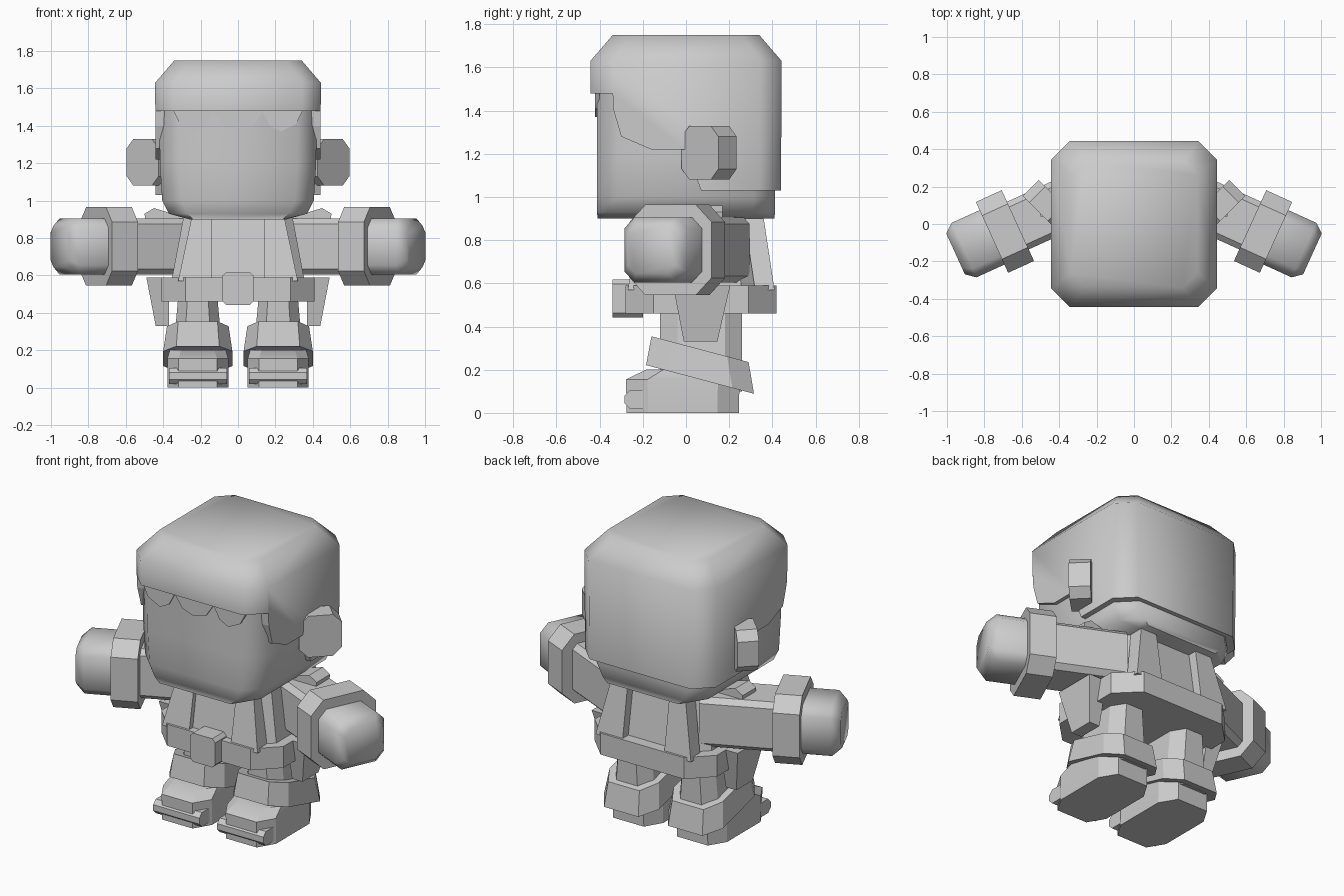
import bpy, bmesh, math
from mathutils import Matrix, Vector

if "Cube" in bpy.data.objects:
    bpy.data.objects.remove(bpy.data.objects["Cube"])

grey = bpy.data.materials.new("plain grey")
grey.use_nodes = True
grey.diffuse_color = (0.6, 0.6, 0.6, 1)
grey.node_tree.nodes["Principled BSDF"].inputs["Base Color"].default_value = (0.6, 0.6, 0.6, 1)


def finish(name, bm, smooth=30):
    bmesh.ops.recalc_face_normals(bm, faces=bm.faces)
    mesh = bpy.data.meshes.new(name)
    bm.to_mesh(mesh)
    bm.free()
    obj = bpy.data.objects.new(name, mesh)
    bpy.context.collection.objects.link(obj)
    mesh.materials.append(grey)
    if smooth:
        bpy.ops.object.select_all(action='DESELECT')
        obj.select_set(True)
        bpy.context.view_layer.objects.active = obj
        bpy.ops.object.shade_smooth_by_angle(angle=math.radians(smooth))
    return obj


def skin(name, rings, smooth=30):
    """Joins matching rings of points into a closed solid."""
    bm = bmesh.new()
    loops = [[bm.verts.new(p) for p in ring] for ring in rings]
    n = len(loops[0])
    for a, b in zip(loops, loops[1:]):
        for i in range(n):
            j = (i + 1) % n
            bm.faces.new((a[i], a[j], b[j], b[i]))
    bm.faces.new(loops[0])
    bm.faces.new(loops[-1])
    return finish(name, bm, smooth)


def octagon(hx, hy, cx, cy):
    return [(hx, hy - cy), (hx - cx, hy), (cx - hx, hy), (-hx, hy - cy),
            (-hx, cy - hy), (cx - hx, -hy), (hx - cx, -hy), (hx, cy - hy)]


def tower(name, x, y, levels, tilt=0, smooth=30):
    """Stack of octagons; each level is z, half x, half y, corner x, corner y."""
    return skin(name, [[(x + px, y + py, z - tilt * py) for px, py in octagon(*size)]
                       for z, *size in levels], smooth)


def prism_x(name, profile, x0, x1, smooth=0):
    return skin(name, [[(x, y, z) for y, z in profile] for x in (x0, x1)], smooth)


def along(name, origin, angle, sections, smooth=30):
    """Octagons along a level axis; each is distance, half width, half height, corner."""
    place = Matrix.Translation(origin) @ Matrix.Rotation(angle, 4, 'Z')
    return skin(name, [[place @ Vector((t, w, h)) for w, h in octagon(hw, hh, c, c)]
                       for t, hw, hh, c in sections], smooth)


# Head
tower("head", 0, 0, [(0.9, 0.26, 0.41, 0.02, 0.05), (0.93, 0.37, 0.412, 0.1, 0.1),
                     (1.0, 0.405, 0.413, 0.1, 0.1), (1.2, 0.418, 0.413, 0.1, 0.1),
                     (1.6, 0.42, 0.413, 0.1, 0.1)], smooth=50)

# Hair cap, trimmed away around the face
hair = tower("hair", 0, 0, [(1.03, 0.44, 0.44, 0.1, 0.1), (1.63, 0.443, 0.443, 0.1, 0.1),
                            (1.75, 0.34, 0.34, 0.08, 0.08)], smooth=60)
cutter = prism_x("hair_cutter", [(-1, 0.5), (-1, 1.48), (-0.34, 1.48), (-0.335, 1.4),
                                 (-0.30, 1.28), (-0.16, 1.22), (0, 1.22),
                                 (0.07, 1.03), (0.07, 0.5)], -1, 1)
cutter.hide_render = True
trim = hair.modifiers.new("trim", 'BOOLEAN')
trim.operation = 'DIFFERENCE'
trim.solver = 'EXACT'
trim.object = cutter
bpy.ops.object.select_all(action='DESELECT')
hair.select_set(True)
bpy.context.view_layer.objects.active = hair
bpy.ops.object.modifier_apply(modifier="trim")
bpy.data.objects.remove(cutter)

# Scalloped fringe on the forehead
half = [(0.08, 1.4), (0.13, 1.475), (0.17, 1.4), (0.23, 1.37), (0.31, 1.41), (0.35, 1.49)]
fringe = [(-x, z) for x, z in reversed(half)] + [(0, 1.375)] + half
skin("fringe", [[(x, y, z) for x, z in fringe] for y in (-0.421, -0.4)], 0)

# Torso and belt
tower("torso", 0, 0.06, [(0.55, 0.36, 0.3, 0.1, 0.1), (0.92, 0.29, 0.24, 0.08, 0.08)])
tower("belt", 0, 0.07, [(z, 0.41, 0.35, 0.13, 0.13) for z in (0.46, 0.59)])
skin("buckle", [[(x, y, 0.53 + z) for x, z in octagon(0.085, 0.087, 0.02, 0.02)]
                for y in (-0.34, -0.2)], 0)

for side, s in (("left", 1), ("right", -1)):
    # Ear, turned outward and forward
    along(side + "_ear", (s * 0.51, 0.065, 1.205), math.radians(-45 if s > 0 else -135),
          [(-0.12, 0.12, 0.125, 0.05), (0, 0.12, 0.125, 0.05)])

    # Arm, cuff and fist share one axis
    axis = math.radians(-24.5 if s > 0 else 204.5)
    pivot = (s * 0.69, -0.04, 0.755)
    along(side + "_arm", pivot, axis, [(-0.5, 0.14, 0.15, 0.03), (0, 0.14, 0.15, 0.03)])
    along(side + "_cuff", pivot, axis, [(t, 0.208, 0.21, 0.08) for t in (-0.076, 0.076)])
    along(side + "_fist", pivot, axis, [(0, 0.16, 0.15, 0.05), (0.24, 0.16, 0.15, 0.05),
                                       (0.29, 0.12, 0.11, 0.04)], 60)

    # Shoulder tab
    skin(side + "_shoulder", [[(s * x, y, z) for x, z in
                               ((0.25, 0.8), (0.25, 0.9), (0.45, 0.96), (0.5, 0.93), (0.48, 0.8))]
                              for y in (0.04, 0.17)], 0)

    # Vest straps, front and back
    for place, low, high in (("front", -0.27, -0.21), ("back", 0.41, 0.36)):
        inset = 0.09 if low < 0 else -0.09
        skin(f"{side}_{place}_strap",
             [[(s * x, y, z) for x, y in ((0.14, edge), (out, edge),
                                          (out, edge + inset), (0.14, edge + inset))]
              for z, edge, out in ((0.57, low, 0.32), (0.9, high, 0.25))], 0)

    # Hip pouch
    skin(side + "_pouch", [[(s * x, y, z) for x, y in ((0.37, y0), (out, y0), (out, y1), (0.37, y1))]
                           for z, out, y0, y1 in ((0.33, 0.44, -0.01, 0.145),
                                                  (0.59, 0.49, -0.06, 0.205))], 0)

    # Leg, tilted ankle band, foot and toe bar
    x = s * 0.215
    tower(side + "_leg", x, 0.07, [(0.1, 0.14, 0.19, 0.06, 0.08), (0.48, 0.105, 0.19, 0.05, 0.08)])
    tower(side + "_ankle_band", x, 0.065, [(0.155, 0.185, 0.25, 0.07, 0.1),
                                           (0.295, 0.165, 0.225, 0.06, 0.1)], 0.265)
    tower(side + "_foot", x, -0.015, [(0, 0.163, 0.26, 0.06, 0.1), (0.155, 0.163, 0.263, 0.06, 0.1),
                                      (0.2, 0.15, 0.17, 0.06, 0.08)])
    prism_x(side + "_toe_bar", [(y - 0.225, z + 0.062) for y, z in octagon(0.06, 0.043, 0.025, 0.025)],
            x - 0.155, x + 0.155)
